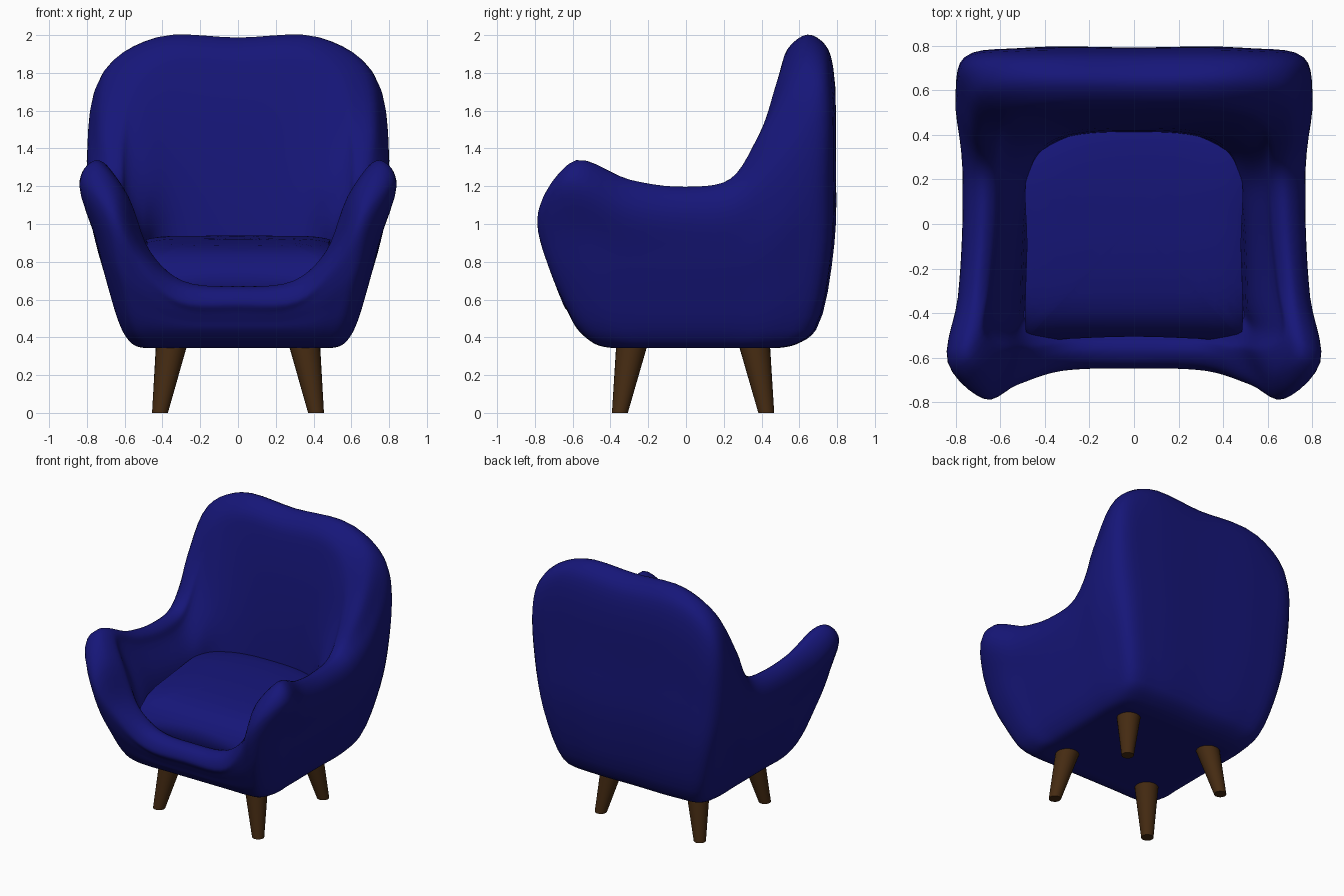
import bpy, bmesh, math
from mathutils import Vector

if "Cube" in bpy.data.objects:
    bpy.data.objects.remove(bpy.data.objects["Cube"])


def material(name, rgb):
    m = bpy.data.materials.new(name)
    m.diffuse_color = (*rgb, 1)
    m.use_nodes = True
    m.node_tree.nodes["Principled BSDF"].inputs["Base Color"].default_value = m.diffuse_color
    return m


blue = material("blue fabric", (0.008, 0.008, 0.19))
brown = material("brown wood", (0.06, 0.024, 0.006))


def spline(pts, n, closed=False):
    """Centripetal Catmull-Rom curve through the points, n samples per span."""
    pts = [Vector(p) for p in pts]
    if closed:
        ext = [pts[-1]] + pts + pts[:2]
    else:
        ext = [2 * pts[0] - pts[1]] + pts + [2 * pts[-1] - pts[-2]]
    out = []
    for i in range(len(ext) - 3):
        a, b, c, d = ext[i:i + 4]
        t0 = 0.0
        t1 = t0 + max((b - a).length, 1e-4) ** 0.5
        t2 = t1 + max((c - b).length, 1e-4) ** 0.5
        t3 = t2 + max((d - c).length, 1e-4) ** 0.5
        for k in range(n):
            t = t1 + (t2 - t1) * k / n
            mix = lambda p, q, u, v: p * ((v - t) / (v - u)) + q * ((t - u) / (v - u))
            ab, bc, cd = mix(a, b, t0, t1), mix(b, c, t1, t2), mix(c, d, t2, t3)
            out.append(mix(mix(ab, bc, t0, t2), mix(bc, cd, t1, t3), t1, t2))
    if not closed:
        out.append(pts[-1])
    return out


def mirror_loop(half):
    """Half outline (front centre to back centre) to a full closed loop."""
    half = [Vector(p) for p in half]
    return half + [Vector((-p.x, *p[1:])) for p in half[-2:0:-1]]


def loft(name, rings, mat, angle=40):
    bm = bmesh.new()
    rows = [[bm.verts.new(p) for p in r] for r in rings]
    n = len(rows[0])
    for r, s in zip(rows, rows[1:]):
        for i in range(n):
            bm.faces.new((r[i], r[(i + 1) % n], s[(i + 1) % n], s[i]))
    bm.faces.new(rows[0][::-1])
    bm.faces.new(rows[-1])
    bmesh.ops.recalc_face_normals(bm, faces=bm.faces[:])
    me = bpy.data.meshes.new(name)
    bm.to_mesh(me)
    bm.free()
    me.materials.append(mat)
    ob = bpy.data.objects.new(name, me)
    bpy.context.collection.objects.link(ob)
    bpy.ops.object.select_all(action='DESELECT')
    ob.select_set(True)
    bpy.context.view_layer.objects.active = ob
    bpy.ops.object.shade_smooth_by_angle(angle=math.radians(angle))
    return ob


# Lower outline of the shell: z, half width, front y, back y
outline = [(.345, .50, -.40, .50), (.365, .555, -.48, .585), (.44, .61, -.57, .685),
           (.6, .665, -.66, .75), (.86, .735, -.765, .78), (1.1, .79, -.79, .787),
           (1.5, .797, -.79, .79)]
# Rounded plan shared by the lower levels, front centre to back centre
plan = [(0, -1), (.45, -1), (.76, -1), (.91, -.96), (1, -.72), (1, -.4),
        (1, 0), (1, .35), (1, .72), (.93, .95), (.6, 1), (0, 1)]
# Upper curves: outer bulge, rim, inner bulge, inner wall foot
outer = [(0, -.648, .58), (.32, -.658, .60), (.52, -.72, .80), (.67, -.785, 1.04),
         (.835, -.62, 1.21), (.79, -.33, 1.08), (.77, -.02, 1.05), (.77, .26, 1.08),
         (.797, .56, 1.4), (.76, .74, 1.6), (.52, .775, 1.8), (0, .78, 1.8)]
rim = [(0, -.57, .67), (.3, -.58, .70), (.5, -.64, .875), (.62, -.67, 1.18),
       (.75, -.58, 1.338), (.71, -.3, 1.235), (.68, 0, 1.197), (.68, .24, 1.24),
       (.72, .42, 1.5), (.67, .60, 1.84), (.42, .64, 1.99), (0, .64, 1.987)]
inner = [(0, -.51, .65), (.28, -.51, .67), (.45, -.53, .81), (.56, -.53, 1.06),
         (.65, -.47, 1.2), (.63, -.27, 1.13), (.6, 0, 1.09), (.59, .2, 1.13),
         (.58, .36, 1.36), (.52, .46, 1.68), (.36, .49, 1.76), (0, .495, 1.76)]
foot = [(0, -.45, .63), (.28, -.45, .64), (.46, -.47, .70), (.525, -.46, .83),
        (.525, -.38, .9), (.52, -.2, .9), (.51, 0, .9), (.49, .18, .93),
        (.46, .31, 1.08), (.38, .385, 1.18), (.25, .42, 1.22), (0, .43, 1.22)]


def lower(uv, z, s=1.0):
    for a, b in zip(outline, outline[1:]):
        if z <= b[0] or b is outline[-1]:
            f = min(1, (z - a[0]) / (b[0] - a[0]))
            w, yf, yb = (a[i] + (b[i] - a[i]) * f for i in (1, 2, 3))
            break
    return Vector((uv[0] * w * s, uv[1] * (yb if uv[1] > 0 else -yf) * s, z))


def shoulder(side):
    """Quarter-round point between a bulge and the rim, for full padding."""
    k = .69
    return [(r[0] + k * (p[0] - r[0]), r[1] + k * (p[1] - r[1]), p[2] + k * (r[2] - p[2]))
            for p, r in zip(side, rim)]


# Shell: base, arms and back in one padded body
levels = [[lower(p, .345, .85) for p in plan]]
levels += [[lower(p, z) for p in plan] for z in (.345, .365, .44)]
levels += [[lower(p, .44 + (o[2] - .44) * f) for p, o in zip(plan, outer)] for f in (.33, .66)]
levels += [outer, shoulder(outer), rim, shoulder(inner), inner, foot,
           [(x * .93, y * .93, .61) for x, y, z in foot]]
loops = [spline(mirror_loop(l), 5, closed=True) for l in levels]
columns = [spline(c, 4) for c in zip(*loops)]
loft("armchair_shell", list(zip(*columns)), blue)

# Seat cushion: square front corners, crowned top that rolls down at the front
edge = spline(mirror_loop([(0, -.505, 0), (.3, -.515, 0), (.465, -.525, 0), (.48, -.51, 0),
                           (.48, -.1, 0), (.465, .27, 0), (.3, .39, 0), (0, .435, 0)]), 5, True)
crown = [(-.53, .70), (-.49, .78), (-.42, .85), (-.3, .89), (-.1, .92), (.15, .938), (.45, .938)]


def top(y):
    for a, b in zip(crown, crown[1:]):
        if y <= b[0]:
            return a[1] + (b[1] - a[1]) * (y - a[0]) / (b[0] - a[0])
    return crown[-1][1]


rings = [[(p.x * .96, p.y * .96, .62) for p in edge], [(p.x, p.y, .67) for p in edge]]
for s in (1, .97, .92, .85, .75, .6, .4, .2, .05):
    rings.append([(p.x * s, p.y * s, top(p.y * s) - .02 * s ** 8) for p in edge])
loft("seat_cushion", rings, blue)

# Splayed tapered legs
for side, sx in (("left", -1), ("right", 1)):
    for end, y0, y1 in (("front", -.35, -.285), ("back", .425, .36)):
        rings = []
        for x, y, z, r in ((.413, y0, 0, .042), (.35, y1, .37, .084)):
            rings.append([(sx * x + r * math.cos(i * math.tau / 24),
                           y + r * math.sin(i * math.tau / 24), z) for i in range(24)])
        loft(f"{end}_{side}_leg", rings, brown)
